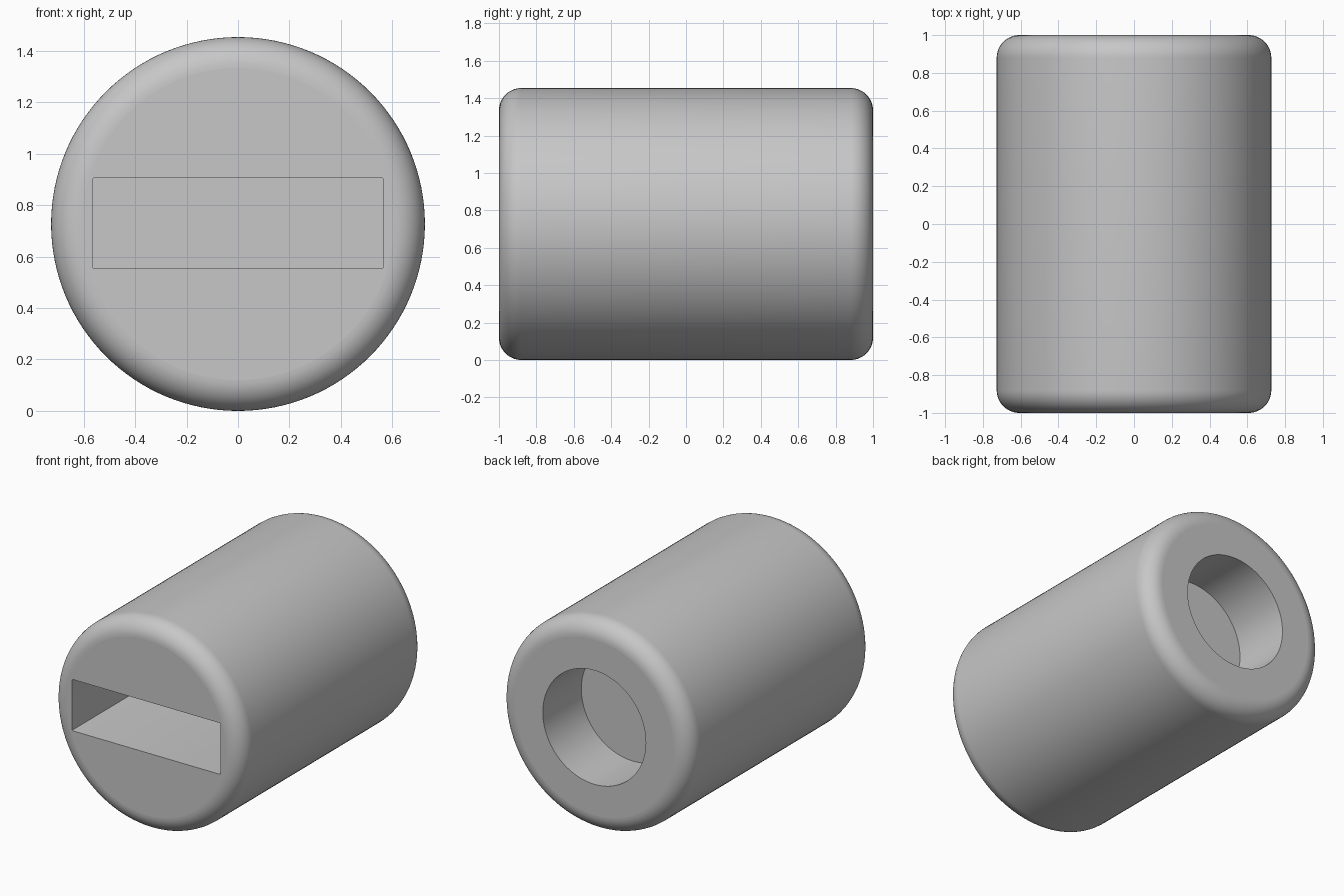
import bpy, bmesh, math
from mathutils import Matrix, Vector

if "Cube" in bpy.data.objects:
    bpy.data.objects.remove(bpy.data.objects["Cube"], do_unlink=True)

RADIUS, HALF, FILLET = 0.727, 1.0, 0.12
BORE_RADIUS, BORE_FLOOR = 0.393, 0.58
SLOT_WIDTH, SLOT_HEIGHT, SLOT_DEPTH = 1.132, 0.354, 1.2
SIDES = 128

grey = bpy.data.materials.new("light grey")
grey.use_nodes = True
colour = (0.57, 0.57, 0.57, 1)
grey.diffuse_color = colour
grey.node_tree.nodes["Principled BSDF"].inputs["Base Color"].default_value = colour


def add_object(name, bm):
    bmesh.ops.recalc_face_normals(bm, faces=bm.faces)
    mesh = bpy.data.meshes.new(name)
    bm.to_mesh(mesh)
    bm.free()
    mesh.materials.append(grey)
    obj = bpy.data.objects.new(name, mesh)
    bpy.context.collection.objects.link(obj)
    return obj


# Profile as (radius, y): rounded front rim, rounded back rim, bore wall
def rim(y, start):
    for i in range(13):
        a = math.radians(start + 90 * i / 12)
        yield RADIUS - FILLET + FILLET * math.cos(a), y + FILLET * math.sin(a)


profile = [*rim(-HALF + FILLET, -90), *rim(HALF - FILLET, 0),
           (BORE_RADIUS, HALF), (BORE_RADIUS, BORE_FLOOR)]

# Turned body, with both open rings capped
bm = bmesh.new()
rings = []
for r, y in profile:
    rings.append([bm.verts.new((r * math.cos(t), y, RADIUS + r * math.sin(t)))
                  for t in (2 * math.pi * k / SIDES for k in range(SIDES))])
for low, high in zip(rings, rings[1:]):
    for k in range(SIDES):
        n = (k + 1) % SIDES
        bm.faces.new((low[k], low[n], high[n], high[k]))
bm.faces.new(rings[0])
bm.faces.new(rings[-1])
body = add_object("cylindrical_cap", bm)

# Rectangular slot in the front, with slightly eased corners
bm = bmesh.new()
size = Matrix.Diagonal((SLOT_WIDTH, SLOT_DEPTH + 0.2, SLOT_HEIGHT, 1))
centre = Vector((0, -HALF + (SLOT_DEPTH - 0.2) / 2, 0.73))
bmesh.ops.create_cube(bm, size=1, matrix=Matrix.Translation(centre) @ size)
long_edges = [e for e in bm.edges
              if abs(e.verts[0].co.y - e.verts[1].co.y) > 0.5]
bmesh.ops.bevel(bm, geom=long_edges, offset=0.008, segments=3,
                affect='EDGES', profile=0.5)
cutter = add_object("slot_cutter", bm)
cutter.hide_render = True

cut = body.modifiers.new("slot", 'BOOLEAN')
cut.operation = 'DIFFERENCE'
cut.solver = 'EXACT'
cut.object = cutter
bpy.ops.object.select_all(action='DESELECT')
body.select_set(True)
bpy.context.view_layer.objects.active = body
bpy.ops.object.modifier_apply(modifier=cut.name)
bpy.data.objects.remove(cutter, do_unlink=True)

# Smooth curved walls, flat ends
bpy.ops.object.shade_smooth_by_angle(angle=math.radians(30))
for face in body.data.polygons:
    if abs(face.normal.y) > 0.9999:
        face.use_smooth = False
